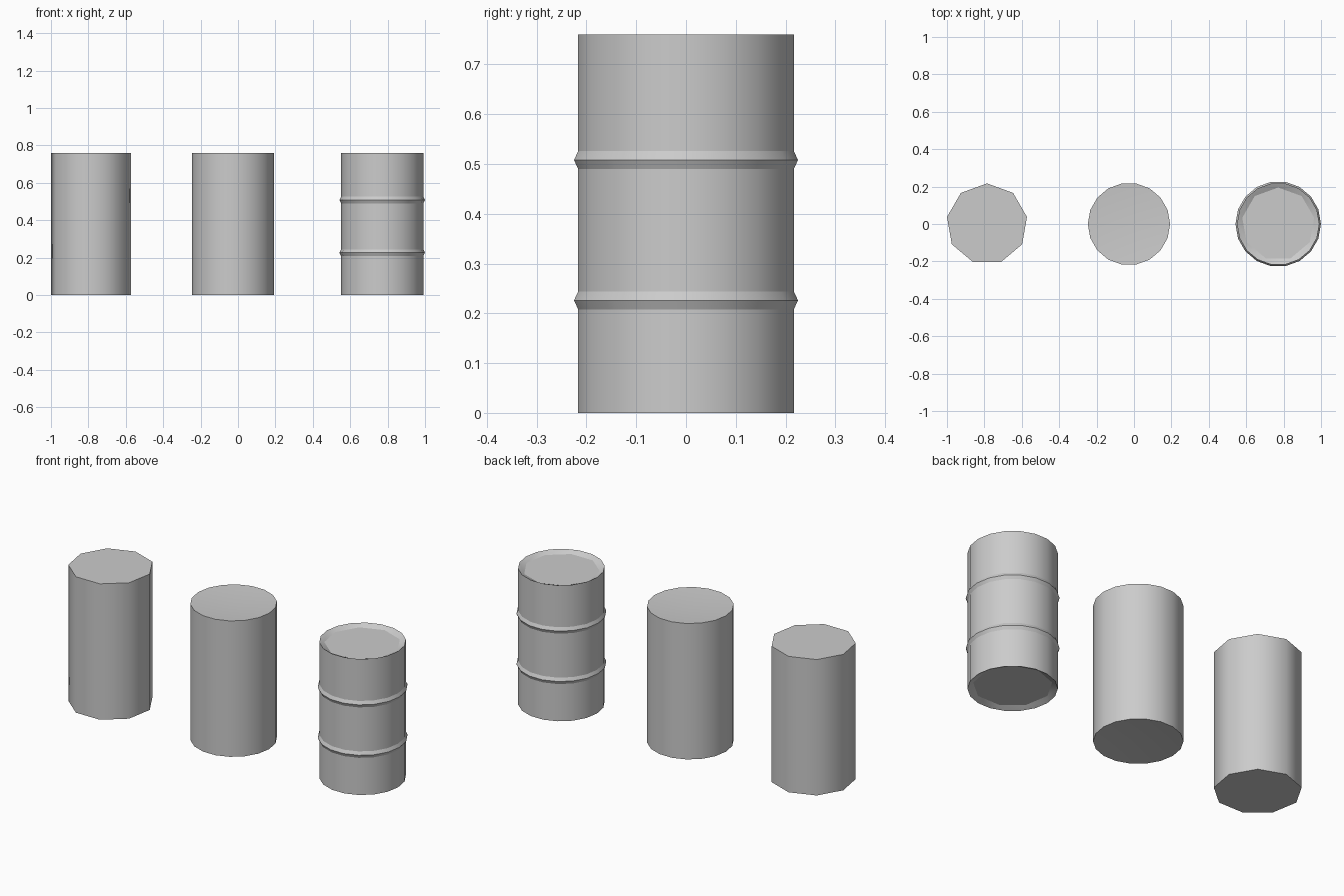
import bpy, bmesh
from math import cos, sin, radians, tau

cube = bpy.data.objects.get("Cube")
if cube:
    bpy.data.objects.remove(cube, do_unlink=True)

HEIGHT = 0.76
BODY_R = 0.22
RING_R = 0.2285

grey = bpy.data.materials.new("barrel grey")
grey.use_nodes = True
colour = (0.6, 0.6, 0.6, 1)
grey.diffuse_color = colour
grey.node_tree.nodes["Principled BSDF"].inputs["Base Color"].default_value = colour


def loop(bm, sides, radius, z, start=0):
    """One horizontal ring of vertices."""
    return [bm.verts.new((radius * cos(start + tau * i / sides),
                          radius * sin(start + tau * i / sides), z))
            for i in range(sides)]


def tube(bm, sides, profile, start=0):
    """Side wall through (radius, z) points; returns its end loops."""
    loops = [loop(bm, sides, r, z, start) for r, z in profile]
    for low, high in zip(loops, loops[1:]):
        for i in range(sides):
            j = (i + 1) % sides
            bm.faces.new((low[i], low[j], high[j], high[i]))
    return loops[0], loops[-1]


def dished_cap(bm, rim, z):
    """Shallow dish running down to one centre point."""
    centre = bm.verts.new((0, 0, z))
    for i, v in enumerate(rim):
        bm.faces.new((v, rim[(i + 1) % len(rim)], centre))


def recessed_cap(bm, rim, z):
    """Flat lid with half the sides of the rim, sunk behind a sloped lip."""
    n = len(rim) // 2
    lid = loop(bm, n, 0.195, z, tau / len(rim) / 2)
    bm.faces.new(lid)
    for i in range(n):
        a, b = rim[2 * i], rim[2 * i + 1]
        c = rim[(2 * i + 2) % len(rim)]
        bm.faces.new((a, b, lid[i]))
        bm.faces.new((b, c, lid[(i + 1) % n], lid[i]))


def finish(bm, name, x, angle):
    bmesh.ops.recalc_face_normals(bm, faces=bm.faces)
    mesh = bpy.data.meshes.new(name)
    bm.to_mesh(mesh)
    bm.free()
    mesh.materials.append(grey)
    obj = bpy.data.objects.new(name, mesh)
    obj.location.x = x
    bpy.context.collection.objects.link(obj)
    bpy.ops.object.select_all(action="DESELECT")
    obj.select_set(True)
    bpy.context.view_layer.objects.active = obj
    bpy.ops.object.shade_smooth_by_angle(angle=radians(angle))


# Nine-sided barrel with flat ends
bm = bmesh.new()
for end in tube(bm, 9, [(0.217, 0), (0.217, HEIGHT)], radians(90)):
    bm.faces.new(end)
finish(bm, "simple_barrel", -0.786, 45)

# Rounder barrel with dished ends
bm = bmesh.new()
bottom, top = tube(bm, 18, [(BODY_R, 0), (BODY_R, HEIGHT)])
dished_cap(bm, bottom, 0.015)
dished_cap(bm, top, HEIGHT - 0.015)
finish(bm, "plain_barrel", -0.027, 30)

# Detailed barrel with two ridges and sunken lids
bm = bmesh.new()
profile = [(BODY_R, 0)]
for z in (0.226, 0.508):
    profile += [(BODY_R, z - 0.018), (RING_R, z), (BODY_R, z + 0.018)]
profile.append((BODY_R, HEIGHT))
bottom, top = tube(bm, 18, profile)
recessed_cap(bm, bottom, 0.015)
recessed_cap(bm, top, HEIGHT - 0.015)
finish(bm, "ridged_barrel", 0.771, 22)
